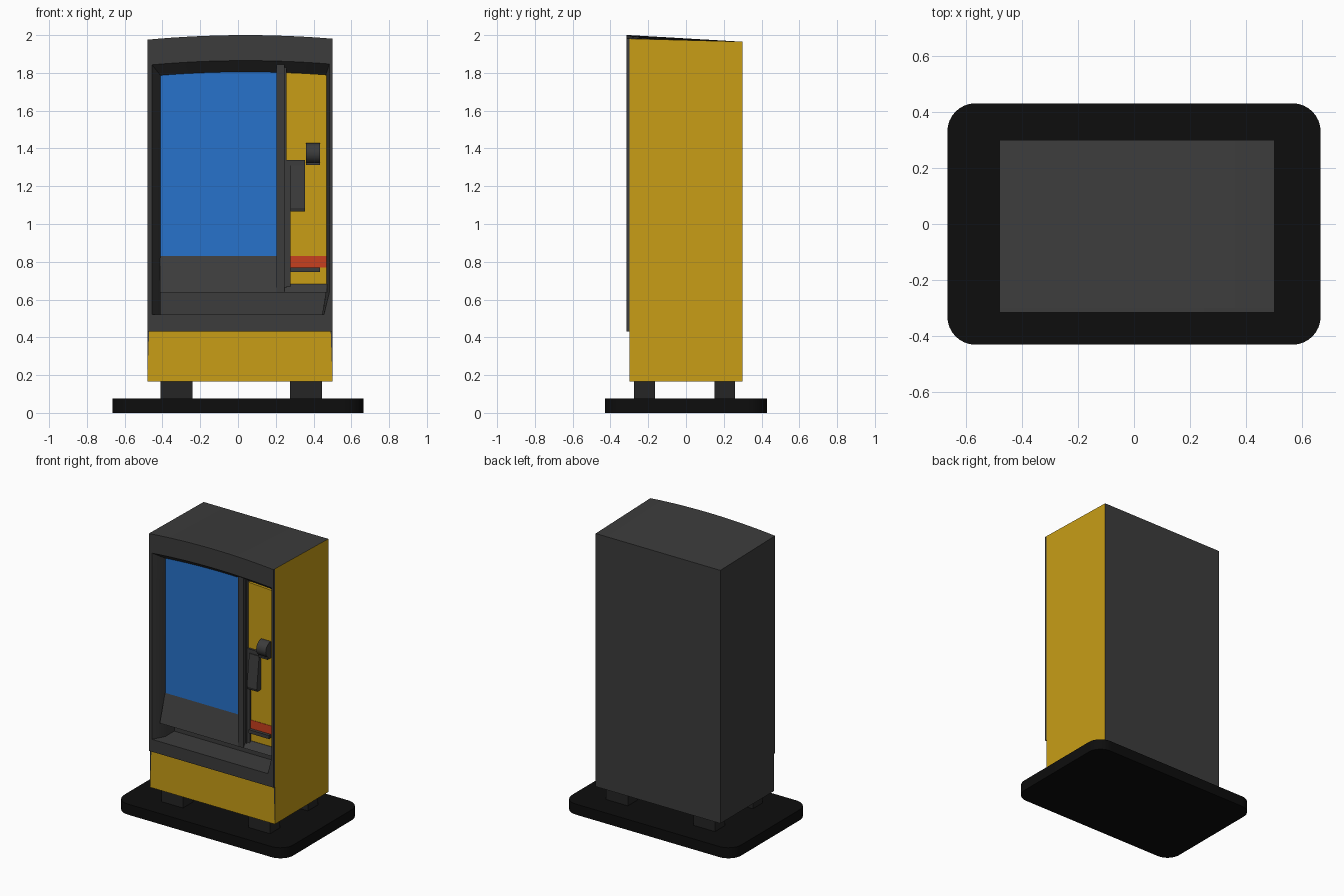
import bpy, bmesh, math

if "Cube" in bpy.data.objects:
    bpy.data.objects.remove(bpy.data.objects["Cube"])


def mat(name, r, g, b):
    m = bpy.data.materials.new(name)
    m.diffuse_color = (r, g, b, 1)
    m.use_nodes = True
    m.node_tree.nodes["Principled BSDF"].inputs["Base Color"].default_value = m.diffuse_color
    return m


GREY = mat("dark_grey", .045, .045, .045)
FOOT = mat("foot_grey", .018, .018, .018)
BLACK = mat("black", .004, .004, .004)
YELLOW = mat("yellow", .58, .34, .008)
BLUE = mat("blue", .02, .17, .60)
RED = mat("red", .58, .05, .013)


def finish(bm, name, *mats, smooth=False):
    bmesh.ops.recalc_face_normals(bm, faces=bm.faces[:])
    me = bpy.data.meshes.new(name)
    bm.to_mesh(me)
    bm.free()
    ob = bpy.data.objects.new(name, me)
    bpy.context.collection.objects.link(ob)
    for m in mats:
        me.materials.append(m)
    if smooth:
        bpy.ops.object.select_all(action='DESELECT')
        ob.select_set(True)
        bpy.context.view_layer.objects.active = ob
        bpy.ops.object.shade_smooth_by_angle(angle=math.radians(30))
    return ob


def loft(loops, cap=True, ring=False):
    """Bridge equal-length point loops, with end caps or closed into a ring."""
    bm = bmesh.new()
    rows = [[bm.verts.new(p) for p in lp] for lp in loops]
    pairs = list(zip(rows, rows[1:])) + ([(rows[-1], rows[0])] if ring else [])
    for a, b in pairs:
        for i in range(len(a)):
            j = (i + 1) % len(a)
            bm.faces.new((a[i], a[j], b[j], b[i]))
    if cap and not ring:
        bm.faces.new(rows[0])
        bm.faces.new(rows[-1])
    return bm


def profile(y, xl, xr, zb, top, curve=.09, xrb=None, mid=.64, n=16):
    """Upright outline with an arched top edge."""
    pts = [(xl, y, zb), (xr if xrb is None else xrb, y, zb), (xr, y, mid)]
    for i in range(n + 1):
        x = xr + (xl - xr) * i / n
        pts.append((x, y, top - curve * (x - .04) ** 2))
    return pts


def prism(name, x0, x1, yz, m, smooth=False):
    """Side outline extruded along x."""
    return finish(loft([[(x, y, z) for y, z in yz] for x in (x0, x1)]), name, m, smooth=smooth)


def box(name, x0, x1, y0, y1, z0, z1, m):
    return prism(name, x0, x1, [(y0, z0), (y1, z0), (y1, z1), (y0, z1)], m)


# Base slab with rounded corners
r, slab = .10, []
for k, (sx, sy) in enumerate([(1, 1), (-1, 1), (-1, -1), (1, -1)]):
    for i in range(9):
        a = (k + i / 8) * math.pi / 2
        slab.append((sx * (.665 - r) + r * math.cos(a), sy * (.43 - r) + r * math.sin(a)))
finish(loft([[(x, y, z) for x, y in slab] for z in (0, .075)]), "base_slab", BLACK, smooth=True)

# Feet
for xn, x0, x1 in (("left", -.41, -.24), ("right", .275, .445)):
    for yn, y0, y1 in (("front", -.275, -.165), ("back", .15, .26)):
        box(f"{yn}_{xn}_foot", x0, x1, y0, y1, .075, .17, FOOT)

# Cabinet: crowned front, straight back, pocket behind the door
body = finish(loft([
    profile(.30, -.48, .50, .167, 1.965, 0),
    profile(-.30, -.48, .50, .167, 2.0),
    profile(-.30, -.47, .49, .45, 1.90),
    profile(-.11, -.47, .49, .45, 1.90)]), "cabinet", GREY, YELLOW, smooth=True)
for p in body.data.polygons:
    c = p.center
    if (p.normal.x > .9 and c.x > .495) or (p.normal.y < -.9 and c.y < -.29 and c.z < .45):
        p.material_index = 1

# Door frame with splayed opening
finish(loft([
    profile(-.30, -.48, .50, .432, 2.0),
    profile(-.315, -.48, .50, .432, 2.0),
    profile(-.315, -.455, .484, .52, 1.865, xrb=.455),
    profile(-.23, -.41, .465, .52, 1.805, xrb=.445),
    profile(-.12, -.41, .465, .52, 1.805, xrb=.445)], ring=True),
    "door_frame", GREY, smooth=True)

# Display window and control panel
finish(loft([profile(y, -.412, .207, .83, 1.806, mid=1.2) for y in (-.23, -.13)]),
       "display_window", BLUE)
finish(loft([profile(y, .24, .470, .66, 1.806, mid=1.2) for y in (-.25, -.13)]),
       "control_panel", YELLOW)

# Sloped panels above the delivery slot
prism("lower_panel", -.412, .21, [(-.23, .83), (-.29, .637), (-.12, .637), (-.12, .83)], GREY)
prism("control_sill", .205, .472, [(-.252, .682), (-.29, .637), (-.12, .637), (-.12, .682)], GREY)
box("slot_back", -.43, .47, -.13, -.115, .51, .66, GREY)

# Divider post and its stepped trim
box("divider", .205, .245, -.29, -.15, .637, 1.86, GREY)
box("divider_trim", .24, .256, -.268, -.15, .66, 1.84, GREY)
box("divider_step", .25, .277, -.262, -.15, .67, 1.335, GREY)

# Payment details
prism("coin_unit", .277, .355, [(-.24, 1.31), (-.27, 1.31), (-.297, 1.085), (-.29, 1.065), (-.24, 1.065)], GREY)
box("coin_unit_cap", .256, .355, -.265, -.24, 1.31, 1.338, GREY)
prism("note_reader", .36, .435,
      [(-.255 + .055 * math.cos(i * math.pi / 12), 1.375 + .055 * math.sin(i * math.pi / 12))
       for i in range(24)], GREY, smooth=True)
box("note_reader_foot", .36, .435, -.29, -.24, 1.313, 1.325, GREY)
box("red_stripe", .277, .468, -.253, -.24, .77, .83, RED)
box("return_ledge", .277, .435, -.275, -.24, .745, .77, GREY)
